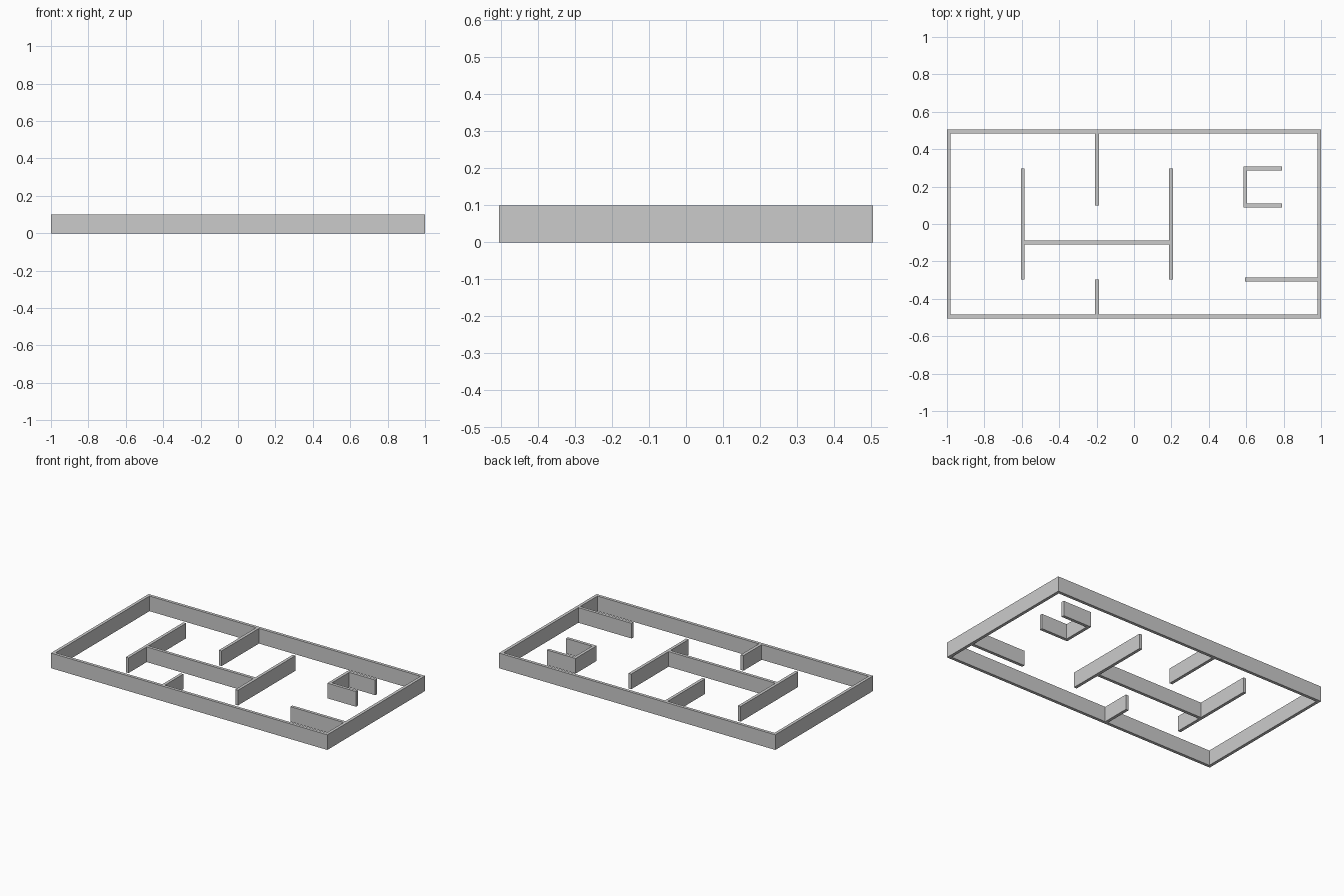
import bpy
import bmesh

if "Cube" in bpy.data.objects:
    bpy.data.objects.remove(bpy.data.objects["Cube"])

S = 2 / 10.1      # plan module to scene units
T = 0.1           # wall thickness in modules
H = 0.5           # wall height in modules


def wall(name, start, end, cap=0.0):
    """Box wall along a centre line; cap extends both ends."""
    (x0, y0), (x1, y1) = start, end
    along_x = y0 == y1
    length = abs(x1 - x0) + abs(y1 - y0) + 2 * cap
    size = (length, T, H) if along_x else (T, length, H)
    bm = bmesh.new()
    bmesh.ops.create_cube(bm, size=S)
    bmesh.ops.scale(bm, vec=size, verts=bm.verts)
    mesh = bpy.data.meshes.new(name)
    bm.to_mesh(mesh)
    bm.free()
    obj = bpy.data.objects.new(name, mesh)
    obj.location = ((x0 + x1) / 2 * S, (y0 + y1) / 2 * S, H / 2 * S)
    bpy.context.collection.objects.link(obj)


h = T / 2

# Outer enclosure: long walls own the corners
for side, s in (("front", -1), ("back", 1)):
    wall(f"outer_wall_{side}", (-5, 2.5 * s), (5, 2.5 * s), cap=h)
for side, s in (("left", -1), ("right", 1)):
    wall(f"outer_wall_{side}", (5 * s, -2.5), (5 * s, 2.5), cap=-h)

# H-shaped partition
wall("partition_left", (-3, -1.5), (-3, 1.5))
wall("partition_right", (1, -1.5), (1, 1.5))
wall("partition_crossbar", (-3, -0.5), (1, -0.5), cap=-h)

# Stub walls joined to the enclosure
wall("stub_back", (-1, 0.5), (-1, 2.5 - h))
wall("stub_front", (-1, -2.5 + h), (-1, -1.5))
wall("stub_right", (3, -1.5), (5 - h, -1.5))

# Open alcove
wall("alcove_spine", (3, 0.5), (3, 1.5), cap=-h)
for side, y in (("front", 0.5), ("back", 1.5)):
    wall(f"alcove_arm_{side}", (3 - h, y), (4, y))
